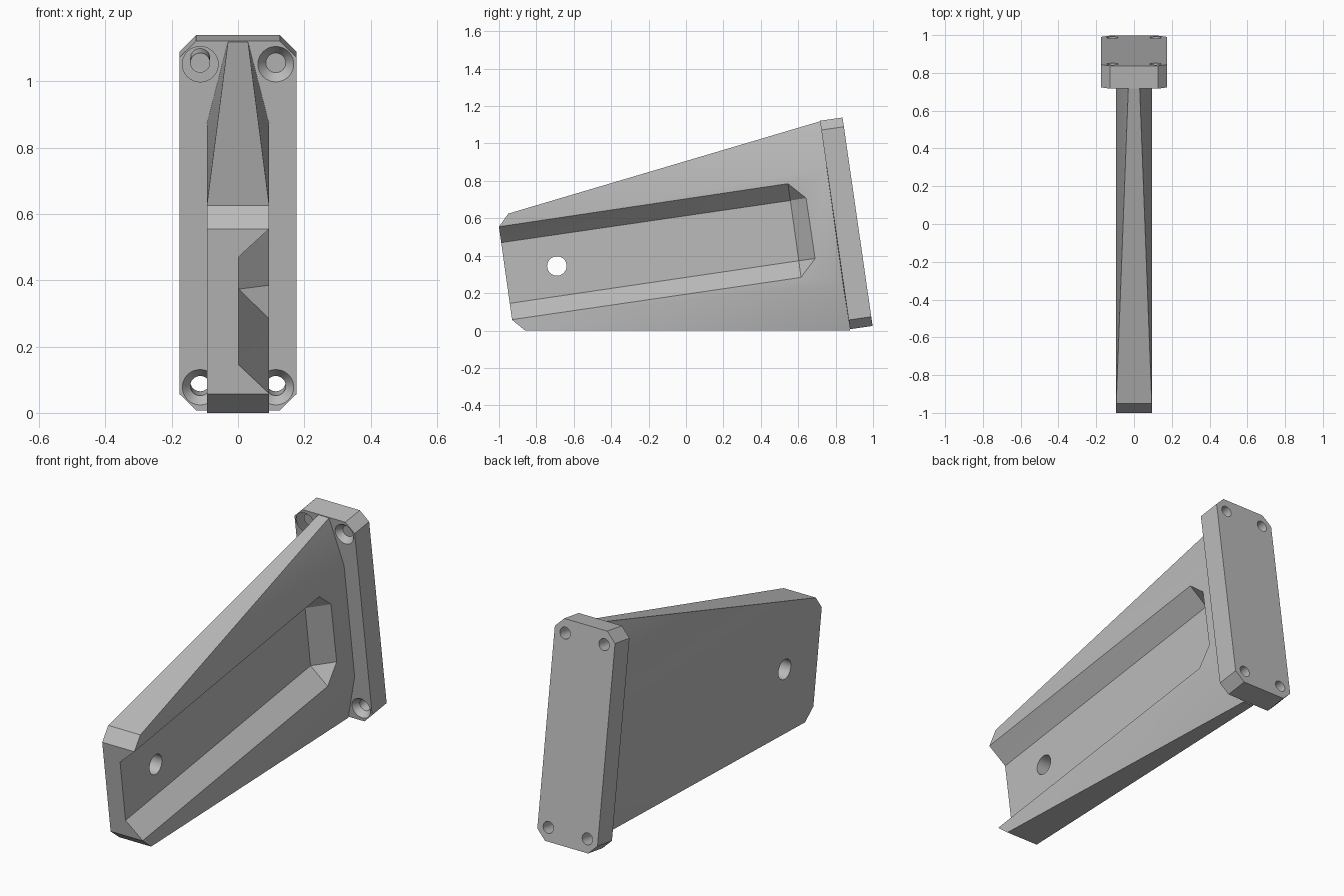
import bpy, bmesh, math
from mathutils import Matrix, Vector

cube = bpy.data.objects.get("Cube")
if cube:
    bpy.data.objects.remove(cube, do_unlink=True)

grey = bpy.data.materials.new("plain grey")
grey.use_nodes = True
grey.diffuse_color = (0.5, 0.5, 0.5, 1)
grey.node_tree.nodes["Principled BSDF"].inputs["Base Color"].default_value = (0.5, 0.5, 0.5, 1)

TILT = math.radians(8.2)
HALF = 0.094          # half width of the arm
TIP = 0.03            # half width of its ridges at the plate


def finish(name, bm):
    mesh = bpy.data.meshes.new(name)
    bm.to_mesh(mesh)
    bm.free()
    mesh.materials.append(grey)
    obj = bpy.data.objects.new(name, mesh)
    bpy.context.collection.objects.link(obj)
    return obj


def hull(name, points):
    """Convex solid around the points, with flat regions merged."""
    bm = bmesh.new()
    for p in points:
        bm.verts.new(p)
    bmesh.ops.convex_hull(bm, input=bm.verts[:])
    bmesh.ops.dissolve_limit(bm, angle_limit=0.003, verts=bm.verts[:], edges=bm.edges[:])
    bmesh.ops.recalc_face_normals(bm, faces=bm.faces[:])
    return finish(name, bm)


def cone(name, matrix, r1, r2, depth):
    bm = bmesh.new()
    bmesh.ops.create_cone(bm, cap_ends=True, segments=32, radius1=r1, radius2=r2,
                          depth=depth, matrix=matrix)
    return finish(name, bm)


def cut(target, cutter):
    cutter.hide_render = True
    mod = target.modifiers.new("cut", 'BOOLEAN')
    mod.operation = 'DIFFERENCE'
    mod.solver = 'EXACT'
    mod.object = cutter
    bpy.context.view_layer.objects.active = target
    bpy.ops.object.modifier_apply(modifier=mod.name)
    bpy.data.objects.remove(cutter, do_unlink=True)


# Arm: blunt chamfered nose, ridges narrowing toward the plate
nose = [(-0.95, 0.625), (-1.0, 0.555), (-0.93, 0.057), (-0.86, 0.0)]
flat_root = [(0.752, 0.87), (0.84, 0.25)]
ridge_root = [(0.722, 1.12), (0.878, 0.0)]
points = []
for side in (-1, 1):
    points += [(side * HALF, y, z) for y, z in nose + flat_root]
    points += [(side * TIP, y, z) for y, z in ridge_root]
arm = hull("bracket_arm", points)

# Sloped pocket in the left side, open at the nose
along = Vector((0, math.cos(TILT), math.sin(TILT)))
floor = [(-0.985, 0.47), (0.558, 0.695), (0.558, 0.695),
         (0.603, 0.373), (0.603, 0.373), (-0.94, 0.145)]
rim = [(-1.0, 0.554), (0.545, 0.785), (0.642, 0.708),
       (0.69, 0.385), (0.615, 0.284), (-0.93, 0.058)]
points = []
for i, (f, r) in enumerate(zip(floor, rim)):
    low, high = Vector((0.002, *f)), Vector((HALF, *r))
    high = low.lerp(high, 1.1)
    shift = along * -0.2 if i in (0, 5) else Vector()
    points += [low + shift, high + shift]
cut(arm, hull("pocket_cutter", points))

# Cross hole near the nose
cut(arm, cone("cross_hole_cutter", Matrix.Translation((0, -0.69, 0.345))
              @ Matrix.Rotation(math.pi / 2, 4, 'Y'), 0.052, 0.052, 0.5))

# Mounting plate with chamfered corners, leaning with the arm
W, H, T, C = 0.176, 0.563, 0.061, 0.05
frame = Matrix.Translation((0, 0.857, 0.573)) @ Matrix.Rotation(TILT, 4, 'X')
points = []
for sx in (-1, 1):
    for sz in (-1, 1):
        for y in (-T, T):
            points += [frame @ Vector((sx * (W - C), y, sz * H)),
                       frame @ Vector((sx * W, y, sz * (H - C)))]
plate = hull("mounting_plate", points)

# Four countersunk screw holes
back = Matrix.Rotation(-math.pi / 2, 4, 'X')
for sx in (-1, 1):
    for sz in (-1, 1):
        x, z = sx * 0.114, sz * (H - 0.071)
        cut(plate, cone("screw_hole_cutter", frame @ Matrix.Translation((x, 0, z)) @ back,
                        0.03, 0.03, 0.4))
        cut(plate, cone("countersink_cutter", frame @ Matrix.Translation((x, -T + 0.01, z)) @ back,
                        0.062, 0.03, 0.04))

# Smooth hole walls, crisp edges elsewhere
for obj in (arm, plate):
    bpy.ops.object.select_all(action='DESELECT')
    obj.select_set(True)
    bpy.context.view_layer.objects.active = obj
    bpy.ops.object.shade_smooth_by_angle(angle=math.radians(15))
